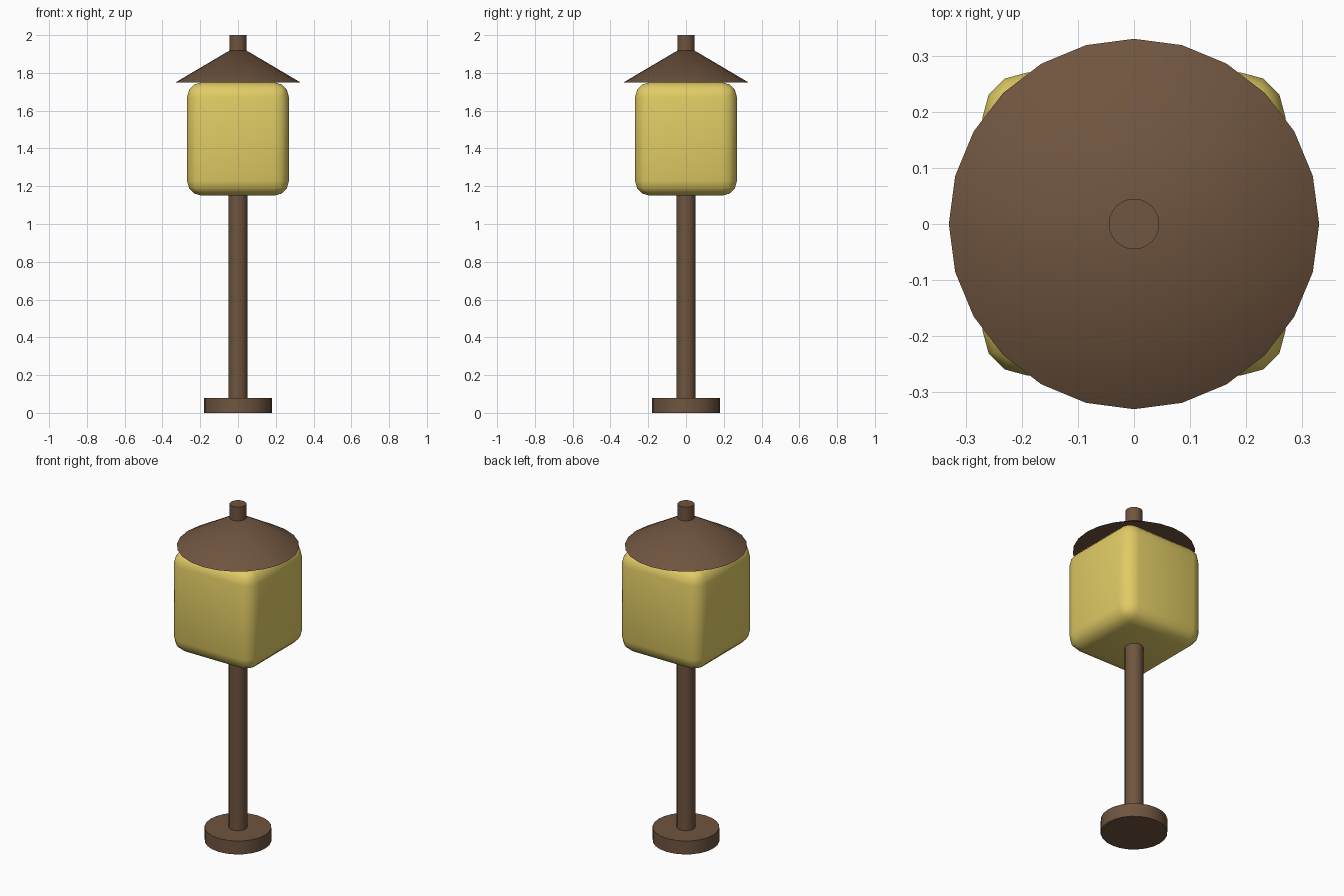
import bpy
import math

cube = bpy.data.objects.get("Cube")
if cube:
    bpy.data.objects.remove(cube, do_unlink=True)


def make_material(name, rgb):
    mat = bpy.data.materials.new(name)
    mat.use_nodes = True
    color = (*rgb, 1.0)
    mat.diffuse_color = color
    mat.node_tree.nodes["Principled BSDF"].inputs["Base Color"].default_value = color
    return mat


brown = make_material("dark brown", (0.16, 0.09, 0.05))
yellow = make_material("warm yellow", (0.75, 0.6, 0.13))


def finish(name, mat, angle=40):
    obj = bpy.context.object
    obj.name = name
    obj.data.materials.append(mat)
    bpy.ops.object.shade_smooth_by_angle(angle=math.radians(angle))
    return obj


def round_part(name, r_bottom, r_top, z0, z1, sides=24):
    """Upright cylinder or cone between two heights."""
    bpy.ops.mesh.primitive_cone_add(vertices=sides, radius1=r_bottom, radius2=r_top,
                                    depth=z1 - z0, location=(0, 0, (z0 + z1) / 2))
    return finish(name, brown)


# Foot and post
round_part("base", 0.18, 0.18, 0, 0.08)
round_part("post", 0.05, 0.05, 0.08, 1.16)

# Rounded lamp box
bpy.ops.mesh.primitive_cube_add(size=1, location=(0, 0, 1.45))
lamp = bpy.context.object
lamp.scale = (0.54, 0.54, 0.6)
bpy.ops.object.transform_apply(location=False, rotation=False, scale=True)
bevel = lamp.modifiers.new("rounded edges", 'BEVEL')
bevel.width = 0.08
bevel.segments = 3
bpy.ops.object.modifier_apply(modifier=bevel.name)
finish("lamp_box", yellow)

# Conical roof and finial
round_part("roof", 0.33, 0.0, 1.75, 1.945)
round_part("finial", 0.045, 0.045, 1.9, 2.0)
